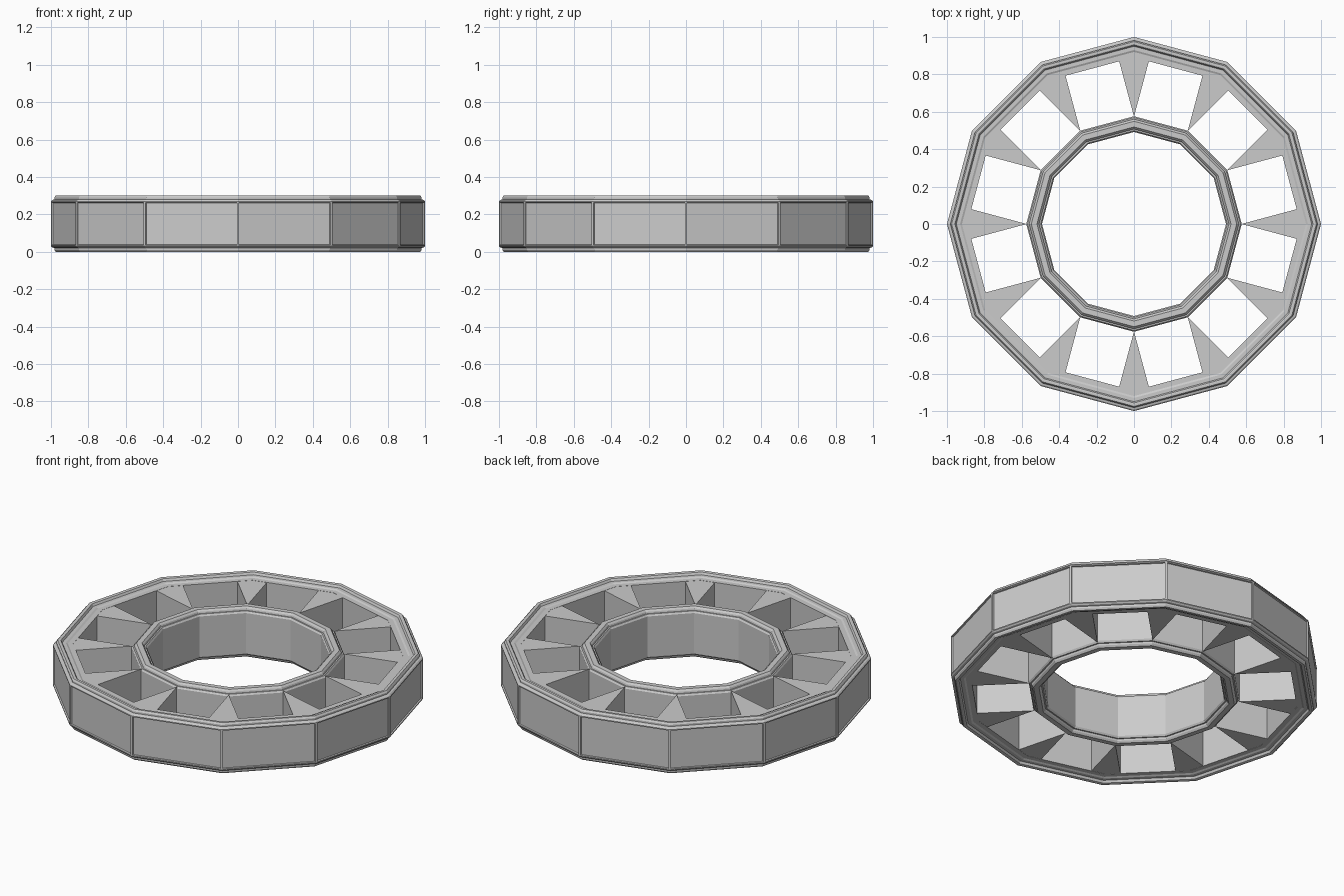
import bpy, bmesh
from math import sin, cos, pi, radians

if "Cube" in bpy.data.objects:
    bpy.data.objects.remove(bpy.data.objects["Cube"])

SIDES = 12
H = 0.30


def finish(name, bm):
    bmesh.ops.recalc_face_normals(bm, faces=bm.faces[:])
    me = bpy.data.meshes.new(name)
    bm.to_mesh(me)
    bm.free()
    ob = bpy.data.objects.new(name, me)
    bpy.context.collection.objects.link(ob)
    return ob


def ring(name, upper, panel_radius=None):
    """Twelve-sided ring; the upper half profile is mirrored about mid height."""
    prof = upper + [(r, H - z) for r, z in reversed(upper)]
    bm = bmesh.new()
    loops = []
    for i in range(SIDES):
        a = 2 * pi * i / SIDES
        loops.append([bm.verts.new((r * cos(a), r * sin(a), z)) for r, z in prof])
    n = len(prof)
    for i in range(SIDES):
        p, q = loops[i], loops[(i + 1) % SIDES]
        for j in range(n):
            k = (j + 1) % n
            bm.faces.new((p[j], q[j], q[k], p[k]))
    bmesh.ops.recalc_face_normals(bm, faces=bm.faces[:])
    # recessed panels around the outer wall
    if panel_radius:
        walls = [f for f in bm.faces
                 if all(abs(v.co.xy.length - panel_radius) < 1e-4 for v in f.verts)]
        bmesh.ops.inset_individual(bm, faces=walls, thickness=0.009, depth=0)
        bmesh.ops.inset_individual(bm, faces=walls, thickness=0.003, depth=-0.008)
    return finish(name, bm)


# Outer ring with stepped rim and side panels
ring("outer_ring", [
    (0.891, 0.28), (0.92, 0.28), (0.93, 0.285), (0.95, 0.285), (0.957, 0.298),
    (0.963, 0.30), (0.975, 0.30), (0.982, 0.29), (0.982, 0.28), (0.993, 0.277),
    (1.0, 0.27)], panel_radius=1.0)

# Inner ring with beveled lips on both sides
ring("inner_ring", [
    (0.492, 0.27), (0.499, 0.28), (0.507, 0.28), (0.510, 0.29), (0.519, 0.30),
    (0.549, 0.30), (0.558, 0.29), (0.561, 0.28), (0.569, 0.28), (0.576, 0.27)])

# Wedge spokes whose tips meet the corners of the inner ring
bm = bmesh.new()
tip, t, a15 = 0.574, 0.312, radians(15)
bx, by = tip + t * cos(a15), t * sin(a15)
outline = [(tip, 0), (bx, -by), (0.905, 0), (bx, by)]
for i in range(SIDES):
    c, s = cos(2 * pi * i / SIDES), sin(2 * pi * i / SIDES)
    lo, hi = [[bm.verts.new((x * c - y * s, x * s + y * c, z)) for x, y in outline]
              for z in (0.021, H - 0.021)]
    bm.faces.new(lo[::-1])
    bm.faces.new(hi)
    for j in range(4):
        k = (j + 1) % 4
        bm.faces.new((lo[j], lo[k], hi[k], hi[j]))
finish("wedge_spokes", bm)
